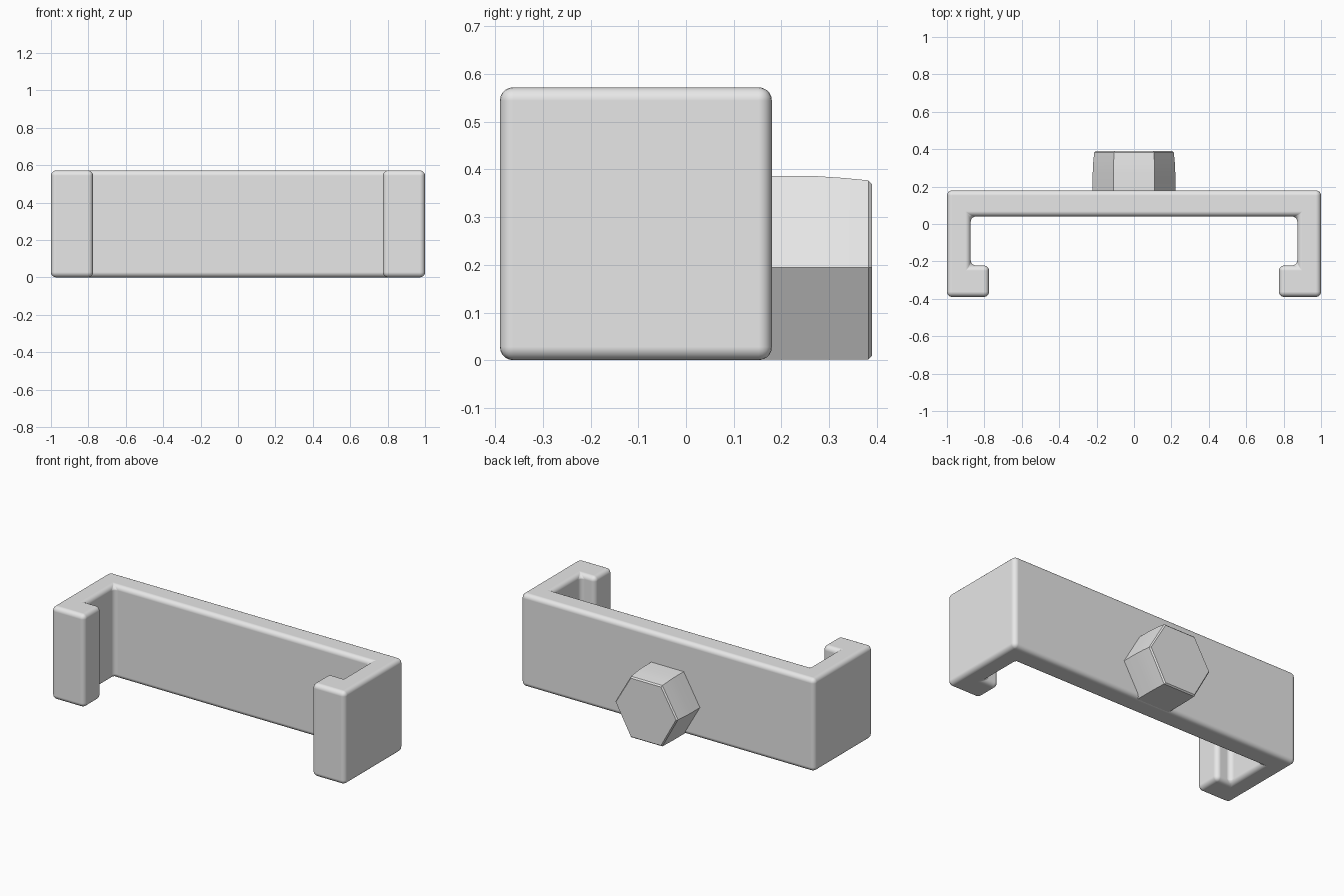
import bpy, bmesh, math

cube = bpy.data.objects.get("Cube")
if cube:
    bpy.data.objects.remove(cube, do_unlink=True)

grey = bpy.data.materials.new("plain_grey")
grey.use_nodes = True
grey.diffuse_color = (0.8, 0.8, 0.8, 1)
grey.node_tree.nodes["Principled BSDF"].inputs["Base Color"].default_value = (0.8, 0.8, 0.8, 1)


def finish(name, bm):
    """Turn a bmesh into a named object with the shared material."""
    bmesh.ops.recalc_face_normals(bm, faces=bm.faces[:])
    mesh = bpy.data.meshes.new(name)
    bm.to_mesh(mesh)
    bm.free()
    mesh.materials.append(grey)
    obj = bpy.data.objects.new(name, mesh)
    bpy.context.collection.objects.link(obj)
    return obj


def smooth(obj, degrees):
    bpy.ops.object.select_all(action='DESELECT')
    obj.select_set(True)
    bpy.context.view_layer.objects.active = obj
    bpy.ops.object.shade_smooth_by_angle(angle=math.radians(degrees))


# Hooked bracket: mirrored half profile, extruded upwards and rounded
height = 0.572
half = [(1, 0.18), (1, -0.39), (0.775, -0.39), (0.775, -0.222),
        (0.873, -0.222), (0.873, 0.04)]
profile = half + [(-x, y) for x, y in reversed(half)]
bm = bmesh.new()
base = bm.faces.new([bm.verts.new((x, y, 0)) for x, y in profile])
top = bmesh.ops.extrude_face_region(bm, geom=[base])["geom"]
bmesh.ops.translate(bm, vec=(0, 0, height),
                    verts=[g for g in top if isinstance(g, bmesh.types.BMVert)])
bracket = finish("hooked_bracket", bm)
bevel = bracket.modifiers.new("rounded_edges", 'BEVEL')
bevel.width = 0.028
bevel.segments = 5
bevel.limit_method = 'ANGLE'
bevel.harden_normals = True
smooth(bracket, 40)

# Hexagonal knob: rings along y as (y, half width, bottom, top)
middle = 0.194
stations = [(0.16, 0.221, 0.002, 0.386), (0.27, 0.221, 0.002, 0.386),
            (0.33, 0.218, 0.002, 0.382), (0.382, 0.213, 0.002, 0.377),
            (0.39, 0.205, 0.009, 0.369)]
bm = bmesh.new()
rings = []
for y, w, low, high in stations:
    points = [(w, middle), (w / 2, high), (-w / 2, high),
              (-w, middle), (-w / 2, low), (w / 2, low)]
    rings.append([bm.verts.new((x, y, z)) for x, z in points])
for a, b in zip(rings, rings[1:]):
    for i in range(6):
        j = (i + 1) % 6
        bm.faces.new((a[i], a[j], b[j], b[i]))
bm.faces.new(rings[0])
bm.faces.new(rings[-1])
knob = finish("hex_knob", bm)
smooth(knob, 30)
